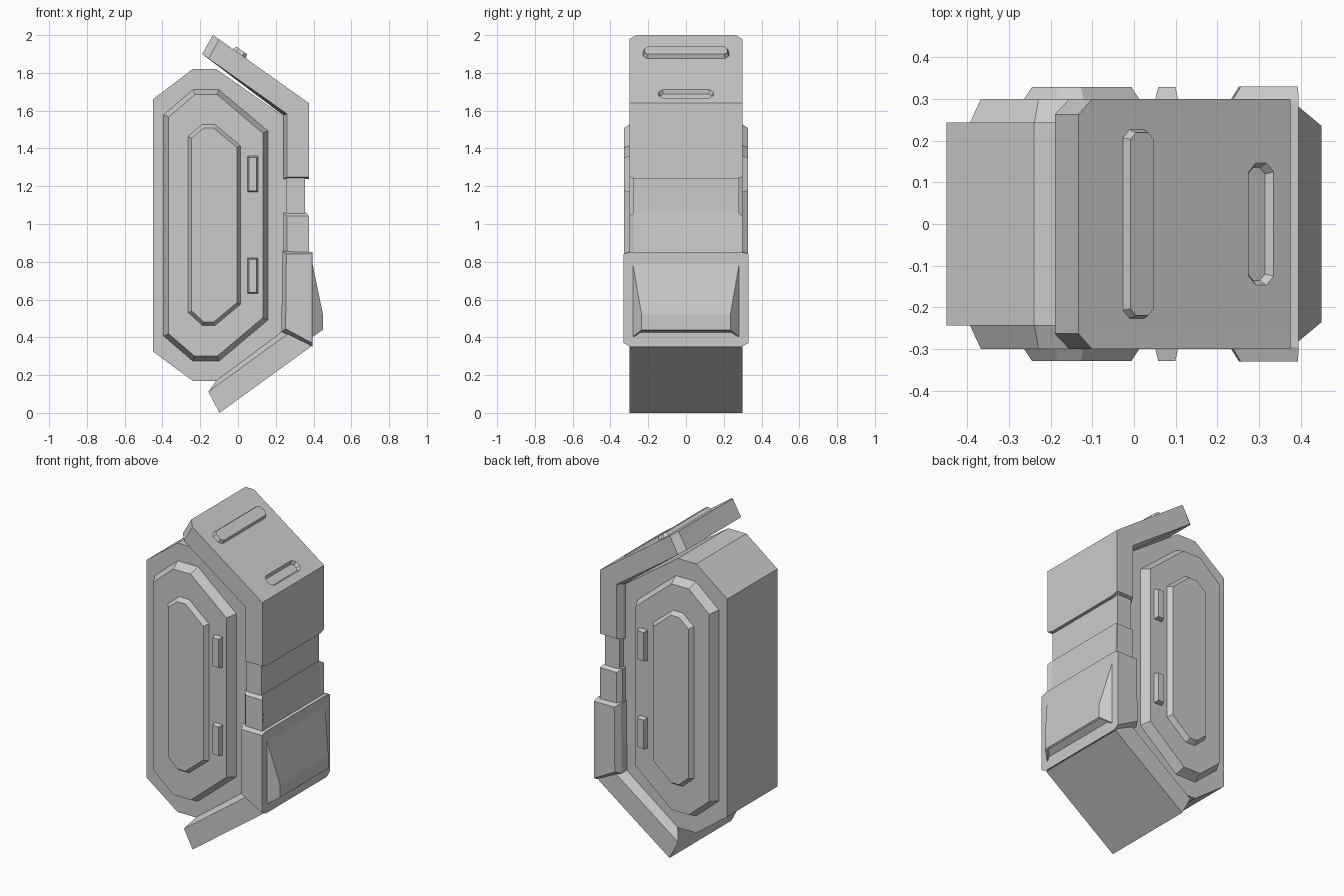
import bpy, bmesh
from mathutils import Matrix, Vector

if "Cube" in bpy.data.objects:
    bpy.data.objects.remove(bpy.data.objects["Cube"])


def make(name, bm):
    bmesh.ops.recalc_face_normals(bm, faces=bm.faces)
    me = bpy.data.meshes.new(name)
    bm.to_mesh(me)
    bm.free()
    ob = bpy.data.objects.new(name, me)
    bpy.context.collection.objects.link(ob)
    return ob


def loft(name, sections):
    """Join equal-length (x, z) outlines placed at successive y positions."""
    bm = bmesh.new()
    rings = [[bm.verts.new((x, y, z)) for x, z in pts] for y, pts in sections]
    n = len(rings[0])
    for a, b in zip(rings, rings[1:]):
        for i in range(n):
            j = (i + 1) % n
            bm.faces.new((a[i], a[j], b[j], b[i]))
    bm.faces.new(rings[0])
    bm.faces.new(rings[-1])
    return make(name, bm)


def both_sides(name, side, side_y, mid, mid_y):
    return loft(name, [(-side_y, side), (-mid_y, mid), (mid_y, mid), (side_y, side)])


def inset(pts, d):
    """Offset a convex clockwise outline inwards by d."""
    out = []
    for i, p in enumerate(pts):
        p = Vector(p)
        e1 = (p - Vector(pts[i - 1])).normalized()
        e2 = (Vector(pts[(i + 1) % len(pts)]) - p).normalized()
        n1, n2 = Vector((e1.y, -e1.x)), Vector((e2.y, -e2.x))
        out.append(tuple(p + (n1 + n2) * d / (1 + n1.dot(n2))))
    return out


# Main body
core = [(-.45, .325), (-.45, 1.66), (-.24, 1.82), (-.115, 1.82),
        (.27, 1.55), (.27, .43), (-.10, .17), (-.24, .17)]
loft("body_core", [(-.243, core), (.243, core)])

# Stepped side panels and small tabs
panel = [(-.397, .405), (-.397, 1.58), (-.24, 1.715), (-.10, 1.715),
         (.162, 1.495), (.162, .49), (-.10, .27), (-.24, .27)]
panel_top = [(-.267, .53), (-.267, 1.465), (-.19, 1.53), (-.12, 1.53),
             (.016, 1.415), (.016, .573), (-.12, .46), (-.19, .46)]
for s, label in ((-1, "front"), (1, "rear")):
    loft("side_panel_" + label, [(s * .235, panel), (s * .30, inset(panel, .03))])
    loft("raised_panel_" + label, [(s * .295, panel_top), (s * .328, inset(panel_top, .022))])
    for z0 in (.63, 1.168):
        tab = [(.05, z0), (.05, z0 + .192), (.107, z0 + .192), (.107, z0)]
        loft("side_tab_" + label, [(s * .295, tab), (s * .328, inset(tab, .008))])

# Sloped lid with upper shell
lid = both_sides(
    "upper_shell",
    [(-.10, 1.978), (.375, 1.64), (.375, 1.25), (.26, 1.25), (.26, 1.583), (-.155, 1.875)], .30,
    [(-.133, 2.0), (.375, 1.64), (.375, 1.237), (.24, 1.237), (.24, 1.575), (-.19, 1.90)], .263)

# Recessed neck and middle block
neck = [(.255, 1.02), (.255, 1.26), (.355, 1.26), (.355, 1.02)]
loft("neck_band", [(-.28, neck), (.28, neck)])
both_sides("middle_block",
           [(.26, .83), (.26, 1.042), (.375, 1.042), (.375, .83)], .30,
           [(.24, .83), (.24, 1.06), (.36, 1.06), (.375, .83)], .275)

# Lower front box
both_sides("lower_box",
           [(.252, .445), (.256, .842), (.393, .842), (.393, .37)], .33,
           [(.23, .43), (.235, .857), (.395, .852), (.395, .35)], .295)

# Bottom ramp
both_sides("bottom_ramp",
           [(-.098, 0), (.385, .35), (.30, .44), (.26, .415), (-.157, .112)], .30,
           [(-.098, 0), (.385, .35), (.30, .47), (.24, .435), (-.115, .17)], .245)

# Bulging wedge with a slot underneath
bm = bmesh.new()
v = [bm.verts.new(p) for p in (
    (.39, -.285, .81), (.39, .285, .81), (.45, .235, .52), (.45, -.235, .52),
    (.45, -.235, .44), (.45, .235, .44), (.39, .285, .40), (.39, -.285, .40))]
for f in ((0, 1, 2, 3), (3, 2, 5, 4), (4, 5, 6, 7), (0, 7, 6, 1), (0, 3, 4, 7), (1, 6, 5, 2)):
    bm.faces.new([v[i] for i in f])
bmesh.ops.recalc_face_normals(bm, faces=bm.faces)
bm.faces.ensure_lookup_table()
under = bm.faces[2]
bmesh.ops.inset_individual(bm, faces=[under], thickness=.012)
bmesh.ops.inset_individual(bm, faces=[under], thickness=.003, depth=-.018)
make("front_wedge", bm)


# Raised bar and recessed groove on the lid slope
def lid_bar(name, x, half_w, half_l, y0, y1, taper):
    c = .022
    pts = [(-half_w, -half_l + c), (-half_w, half_l - c), (-half_w + c, half_l), (half_w - c, half_l),
           (half_w, half_l - c), (half_w, -half_l + c), (half_w - c, -half_l), (-half_w + c, -half_l)]
    ob = loft(name, [(y0, pts), (y1, inset(pts, taper))])
    d = Vector((.508, 0, -.36)).normalized()
    n = Vector((-d.z, 0, d.x))
    rot = Matrix((d, n, d.cross(n))).transposed().to_4x4()
    ob.matrix_world = Matrix.Translation((x, 0, 2 - (x + .133) * .36 / .508)) @ rot
    return ob


lid_bar("lid_bar", .007, .045, .23, -.01, .022, .011)
cutter = lid_bar("lid_groove_cutter", .305, .037, .147, .0005, -.02, .012)
cutter.hide_render = True
cutter.display_type = 'WIRE'
cut = lid.modifiers.new("groove", 'BOOLEAN')
cut.object = cutter
cut.operation = 'DIFFERENCE'
cut.solver = 'EXACT'
